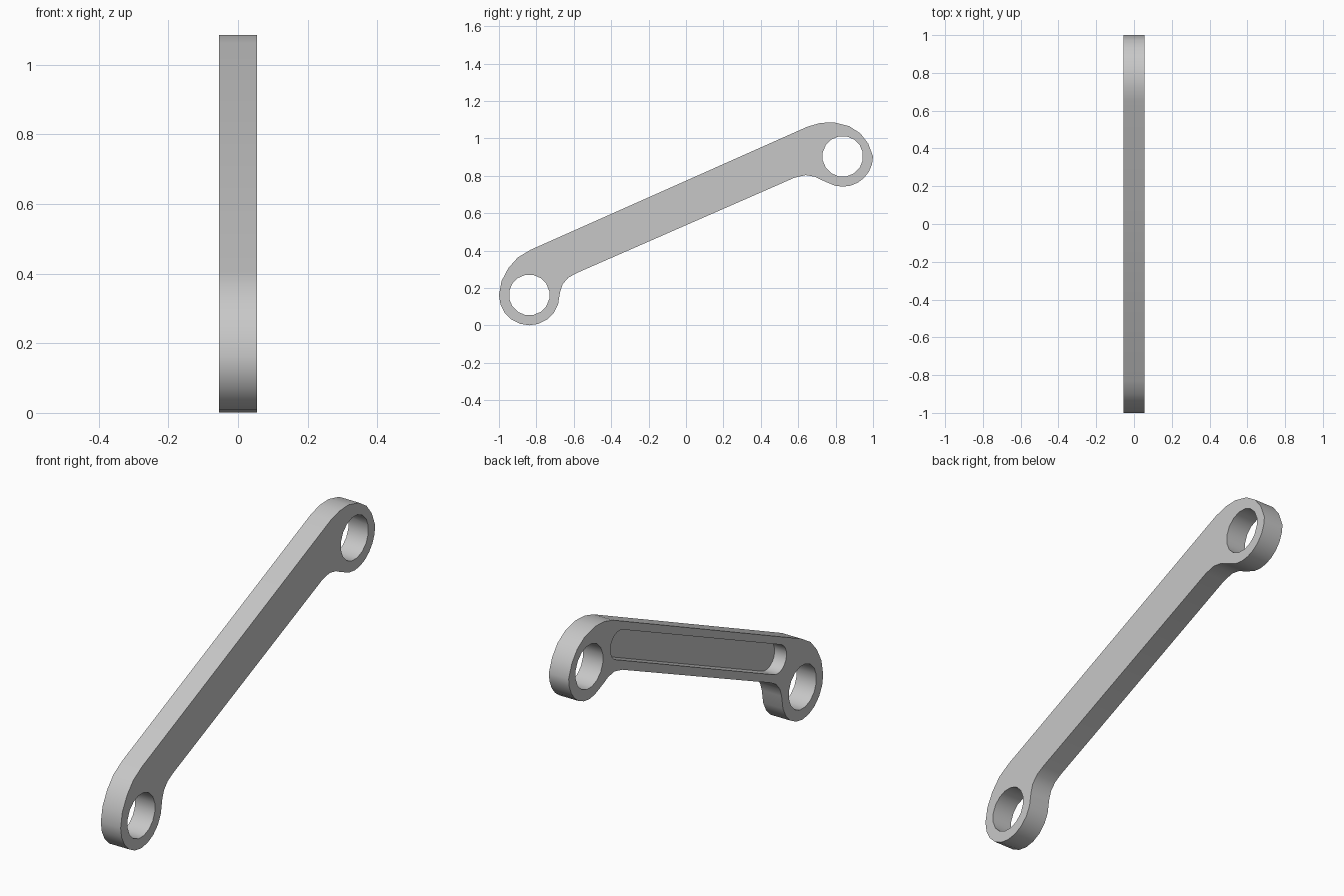
import bpy, bmesh
from math import atan2, cos, sin, pi, radians
from mathutils import Vector

cube = bpy.data.objects.get("Cube")
if cube:
    bpy.data.objects.remove(cube, do_unlink=True)

HALF = 0.0545                     # half thickness of the arm
LOW, HIGH = Vector((-0.838, 0.163)), Vector((0.838, 0.904))
RING, BORE, SLOT = 0.162, 0.109, 0.07
SLOT_FLOOR = 0.011
TILT = atan2(HIGH.y - LOW.y, HIGH.x - LOW.x)

grey = bpy.data.materials.new("plain_grey")
grey.use_nodes = True
colour = (0.575, 0.575, 0.575, 1)
grey.diffuse_color = colour
grey.node_tree.nodes["Principled BSDF"].inputs["Base Color"].default_value = colour


def arc(centre, radius, start, end, steps):
    """Points (y, z) along an arc, angles in radians."""
    angles = [start + (end - start) * i / steps for i in range(steps + 1)]
    return [(centre[0] + radius * cos(a), centre[1] + radius * sin(a)) for a in angles]


def prism(name, outline, x0, x1):
    """Extrude a (y, z) outline along x."""
    bm = bmesh.new()
    face = bm.faces.new([bm.verts.new((x0, y, z)) for y, z in outline])
    new = bmesh.ops.extrude_face_region(bm, geom=[face])["geom"]
    bmesh.ops.translate(bm, vec=(x1 - x0, 0, 0),
                        verts=[v for v in new if isinstance(v, bmesh.types.BMVert)])
    bmesh.ops.recalc_face_normals(bm, faces=bm.faces)
    mesh = bpy.data.meshes.new(name)
    bm.to_mesh(mesh)
    bm.free()
    mesh.materials.append(grey)
    obj = bpy.data.objects.new(name, mesh)
    bpy.context.collection.objects.link(obj)
    return obj


# Arm outline, anticlockwise: lower ring, underside, upper ring, top side
outline = arc(LOW, RING, pi, radians(342), 9)
outline += [(-0.673, 0.18), (-0.66, 0.22), (-0.63, 0.255), (-0.585, 0.28)]
outline += [(0.58, 0.79), (0.64, 0.804), (0.69, 0.795), (0.72, 0.78)]
outline += arc(HIGH, RING, radians(240), radians(360), 8)
outline += [(0.974, 0.973), (0.932, 1.027), (0.872, 1.066), (0.79, 1.086),
            (0.72, 1.083), (0.65, 1.063)]
outline += [(-0.83, 0.405), (-0.9, 0.363), (-0.95, 0.306), (-0.986, 0.238)]
arm = prism("link_arm", outline, -HALF, HALF)

# Pin holes through both rings and a rounded pocket on the right side
cutters = [prism("pin_hole_cutter", arc(c, BORE, pi / 16, 2 * pi + pi / 16, 16)[:-1], -0.2, 0.2)
           for c in (LOW, HIGH)]
mid = Vector((-0.02, 0.648))
along = Vector((cos(TILT), sin(TILT))) * 0.68
slot = arc(mid + along, SLOT, TILT - pi / 2, TILT + pi / 2, 10)
slot += arc(mid - along, SLOT, TILT + pi / 2, TILT + 3 * pi / 2, 10)
cutters.append(prism("pocket_cutter", slot, -0.2, SLOT_FLOOR))

for cutter in cutters:
    mod = arm.modifiers.new("cut", "BOOLEAN")
    mod.operation, mod.solver, mod.object = "DIFFERENCE", "EXACT", cutter

# Bake the cuts and drop the cutters
bpy.context.view_layer.update()
baked = bpy.data.meshes.new_from_object(arm.evaluated_get(bpy.context.evaluated_depsgraph_get()))
arm.modifiers.clear()
arm.data = baked
for cutter in cutters:
    bpy.data.objects.remove(cutter, do_unlink=True)

bpy.ops.object.select_all(action="DESELECT")
arm.select_set(True)
bpy.context.view_layer.objects.active = arm
bpy.ops.object.shade_smooth_by_angle(angle=radians(35))
